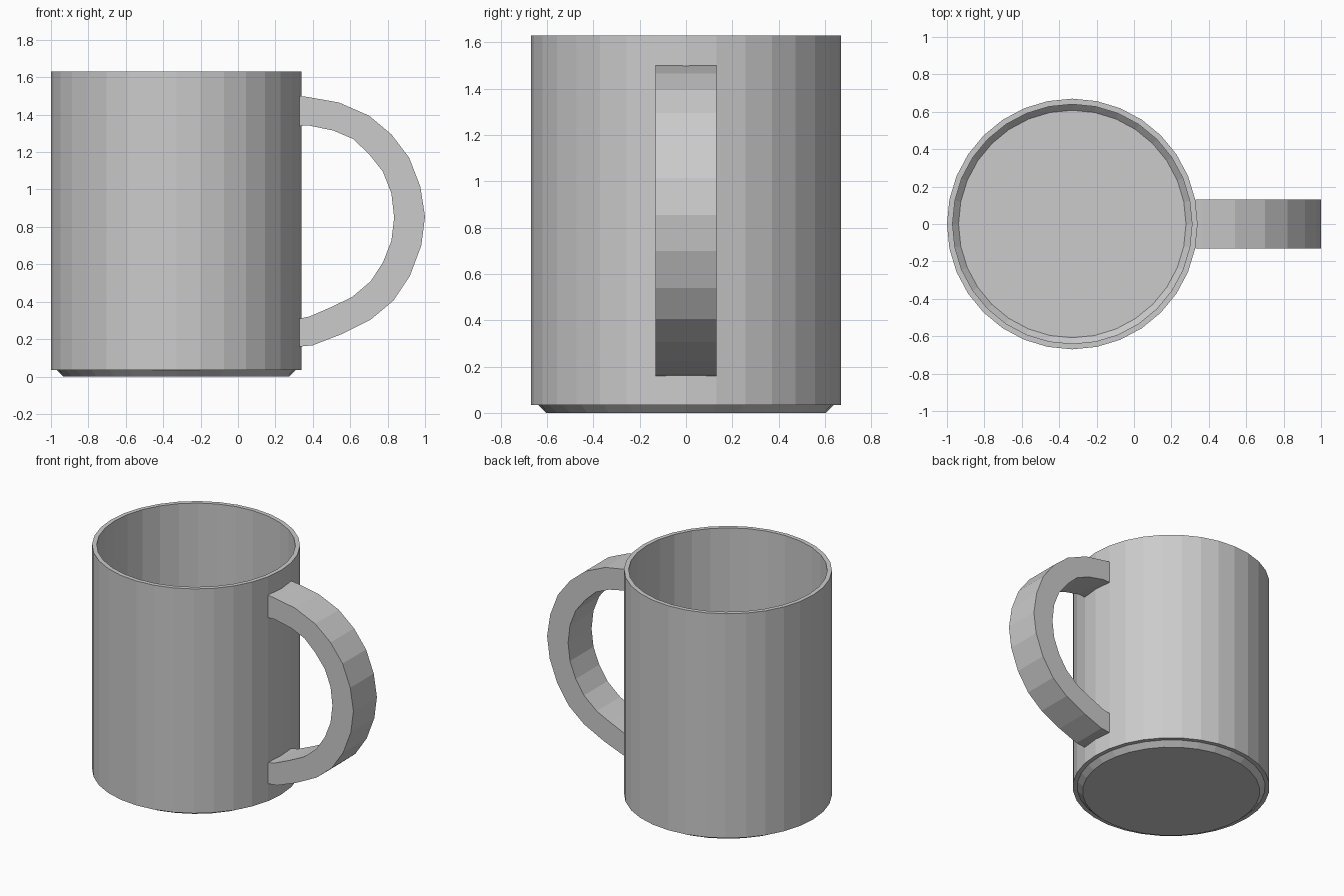
import bpy, bmesh
from math import cos, sin, pi

if "Cube" in bpy.data.objects:
    bpy.data.objects.remove(bpy.data.objects["Cube"])

SIDES = 32
CENTER_X = -0.33


def finish(name, bm):
    bmesh.ops.recalc_face_normals(bm, faces=bm.faces)
    mesh = bpy.data.meshes.new(name)
    bm.to_mesh(mesh)
    bm.free()
    obj = bpy.data.objects.new(name, mesh)
    bpy.context.collection.objects.link(obj)
    return obj


def lathe(name, profile):
    """Spin an (r, z) profile, capping both ends with flat discs."""
    bm = bmesh.new()
    rings = [[bm.verts.new((CENTER_X + r * cos(2 * pi * i / SIDES),
                            r * sin(2 * pi * i / SIDES), z))
              for i in range(SIDES)] for r, z in profile]
    for a, b in zip(rings, rings[1:]):
        for i in range(SIDES):
            j = (i + 1) % SIDES
            bm.faces.new((a[i], a[j], b[j], b[i]))
    bm.faces.new(rings[0])
    bm.faces.new(rings[-1])
    return finish(name, bm)


def strap(name, outer, inner, half_width):
    """Bar between two (x, z) curves, extruded across y."""
    bm = bmesh.new()
    sections = []
    for (xo, zo), (xi, zi) in zip(outer, inner):
        sections.append([bm.verts.new(p) for p in (
            (xo, -half_width, zo), (xo, half_width, zo),
            (xi, half_width, zi), (xi, -half_width, zi))])
    for a, b in zip(sections, sections[1:]):
        for i in range(4):
            j = (i + 1) % 4
            bm.faces.new((a[i], a[j], b[j], b[i]))
    bm.faces.new(sections[0])
    bm.faces.new(sections[-1])
    return finish(name, bm)


# Hollow cup: tapered foot, stepped underside, thin wall, chamfered floor
lathe("cup_body", [(0.603, 0.0), (0.64, 0.035), (0.67, 0.035), (0.67, 1.63),
                   (0.64, 1.63), (0.64, 0.04), (0.608, 0.008)])

# Handle: flat-sided loop on the right
outer = [(0.328, 1.50), (0.37, 1.495), (0.54, 1.465), (0.70, 1.395),
         (0.82, 1.295), (0.915, 1.17), (0.975, 1.015), (1.0, 0.855),
         (0.98, 0.70), (0.92, 0.54), (0.83, 0.405), (0.71, 0.305),
         (0.55, 0.225), (0.40, 0.167), (0.328, 0.16)]
inner = [(0.328, 1.34), (0.38, 1.342), (0.51, 1.315), (0.615, 1.27),
         (0.70, 1.19), (0.775, 1.095), (0.82, 0.98), (0.835, 0.85),
         (0.82, 0.725), (0.775, 0.61), (0.71, 0.51), (0.61, 0.425),
         (0.50, 0.372), (0.38, 0.32), (0.328, 0.31)]
strap("handle", outer, inner, 0.132)
